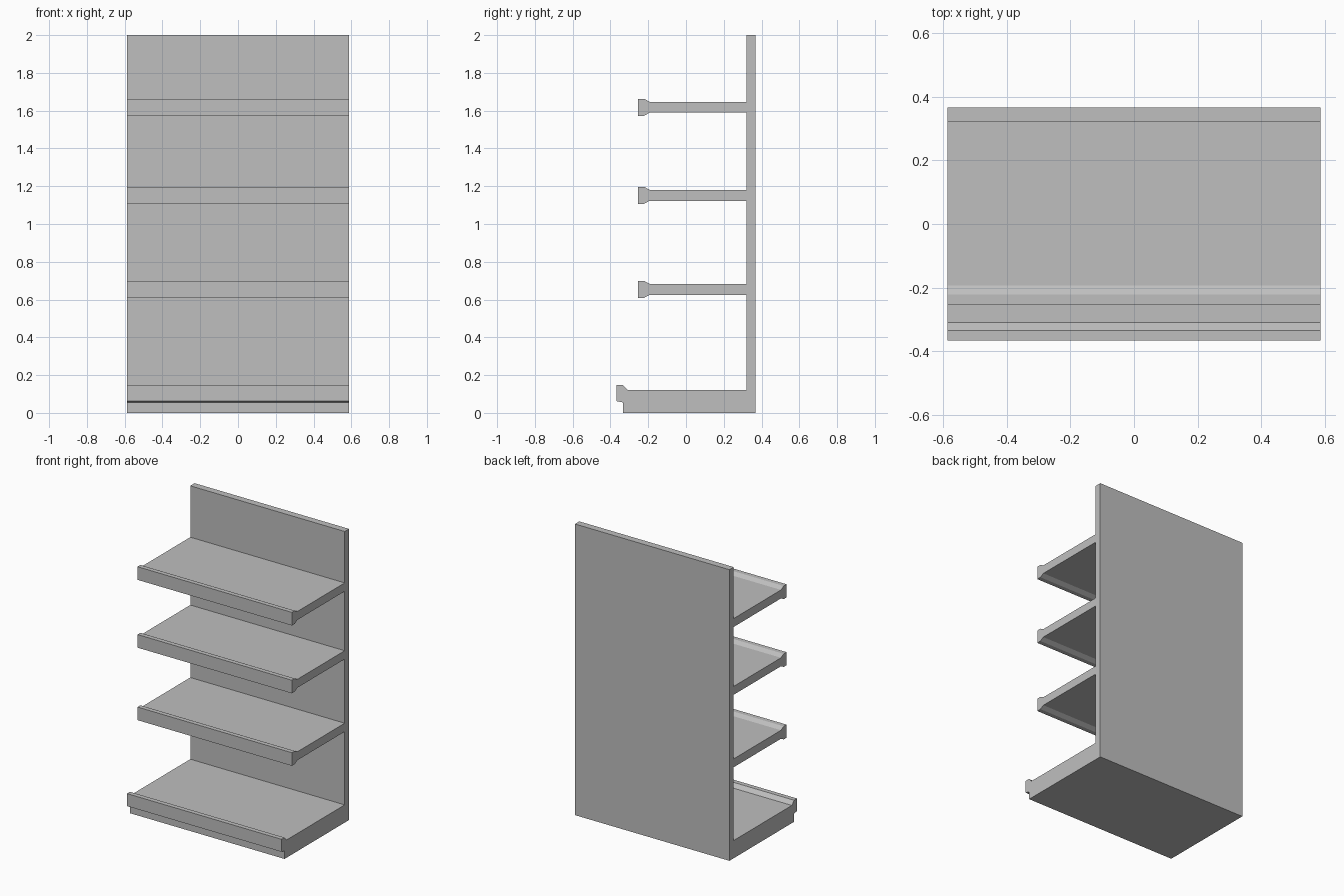
import bpy
import bmesh

cube = bpy.data.objects.get("Cube")
if cube:
    bpy.data.objects.remove(cube, do_unlink=True)

HALF_WIDTH = 0.587
BACK_Y = 0.367
WALL_Y = 0.32

grey = bpy.data.materials.new("light grey")
grey.use_nodes = True
colour = (0.52, 0.52, 0.52, 1)
grey.diffuse_color = colour
grey.node_tree.nodes["Principled BSDF"].inputs["Base Color"].default_value = colour


def extrude_profile(name, profile):
    """Sweep a (y, z) outline across the full width."""
    bm = bmesh.new()
    outline = bm.faces.new([bm.verts.new((-HALF_WIDTH, y, z)) for y, z in profile])
    swept = bmesh.ops.extrude_face_region(bm, geom=[outline])["geom"]
    verts = [v for v in swept if isinstance(v, bmesh.types.BMVert)]
    bmesh.ops.translate(bm, verts=verts, vec=(2 * HALF_WIDTH, 0, 0))
    bmesh.ops.recalc_face_normals(bm, faces=bm.faces)
    mesh = bpy.data.meshes.new(name)
    bm.to_mesh(mesh)
    bm.free()
    mesh.materials.append(grey)
    obj = bpy.data.objects.new(name, mesh)
    bpy.context.collection.objects.link(obj)
    return obj


# Upright back panel
extrude_profile("back_panel", [(WALL_Y, 0), (BACK_Y, 0), (BACK_Y, 2), (WALL_Y, 2)])

# Plinth with a raised, overhanging front lip
extrude_profile("base_shelf", [
    (-0.333, 0), (WALL_Y, 0), (WALL_Y, 0.122), (-0.31, 0.122),
    (-0.335, 0.148), (-0.367, 0.148), (-0.367, 0.062), (-0.333, 0.055)])

# Three shelves, each with a thicker front lip, symmetric about its centre
half_profile = [(WALL_Y, 0.029), (-0.193, 0.029), (-0.222, 0.045), (-0.253, 0.045)]
for name, height in (("lower_shelf", 0.654), ("middle_shelf", 1.152), ("upper_shelf", 1.618)):
    top = [(y, height + z) for y, z in half_profile]
    bottom = [(y, height - z) for y, z in reversed(half_profile)]
    extrude_profile(name, top + bottom)
